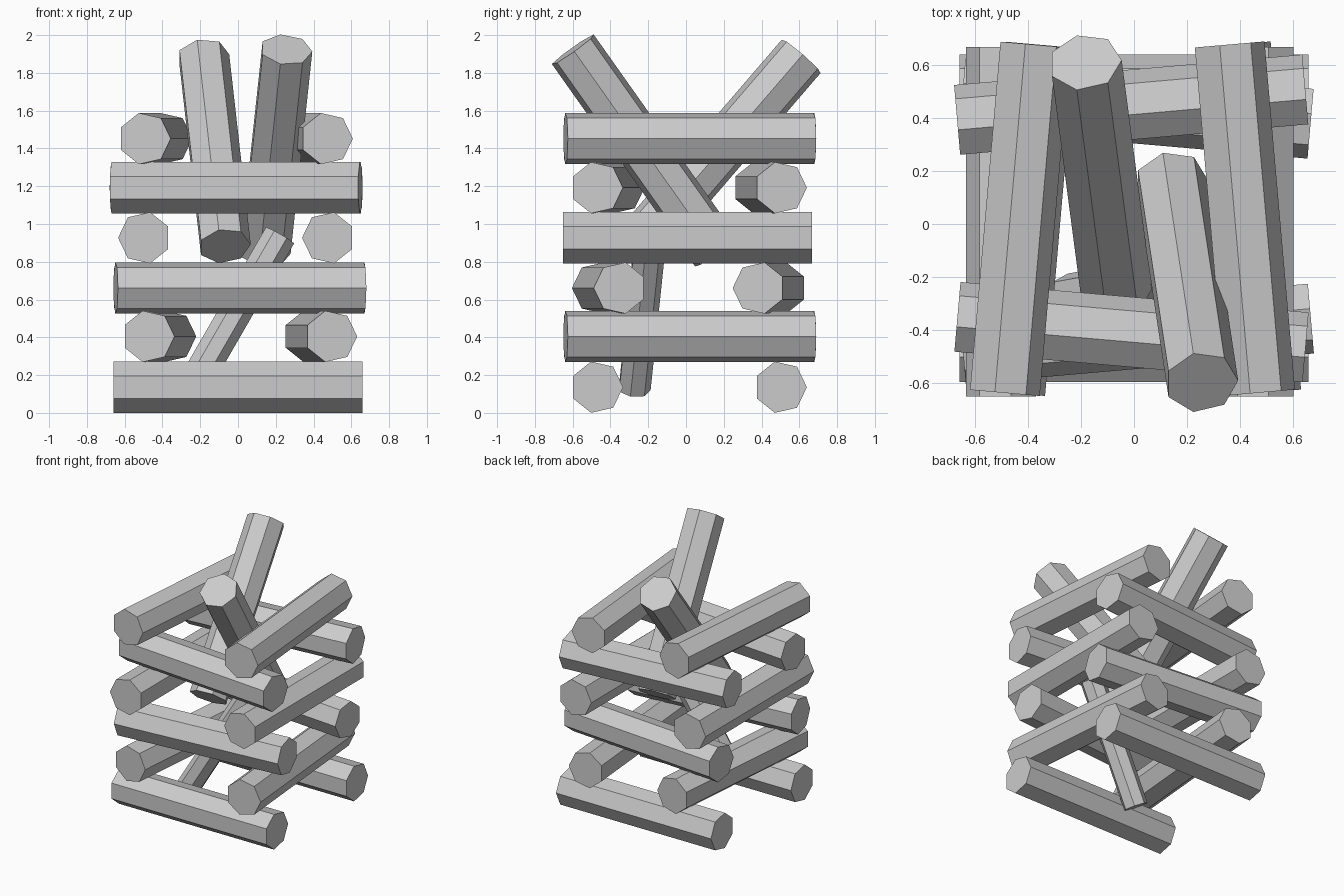
import bpy, bmesh
from math import cos, sin, tau
from mathutils import Vector

if "Cube" in bpy.data.objects:
    bpy.data.objects.remove(bpy.data.objects["Cube"])

SIDES = 7
R = 0.139


def log(name, start, end, corner, r=R):
    """Seven-sided log from start to end, one corner turned towards `corner`."""
    a, b = Vector(start), Vector(end)
    axis = (b - a).normalized()
    u = Vector(corner)
    u = (u - axis * u.dot(axis)).normalized()
    v = axis.cross(u)
    bm = bmesh.new()
    ring = [u * (r * cos(tau * i / SIDES)) + v * (r * sin(tau * i / SIDES))
            for i in range(SIDES)]
    low = [bm.verts.new(a + p) for p in ring]
    top = [bm.verts.new(b + p) for p in ring]
    bm.faces.new(low[::-1])
    bm.faces.new(top)
    for i in range(SIDES):
        j = (i + 1) % SIDES
        bm.faces.new((low[i], low[j], top[j], top[i]))
    mesh = bpy.data.meshes.new(name)
    bm.to_mesh(mesh)
    bm.free()
    obj = bpy.data.objects.new(name, mesh)
    bpy.context.collection.objects.link(obj)


# Stacked pairs: run axis, height, middle along the run, cross positions of the
# two logs, convergence (+1 towards the positive end), corner side
layers = [
    ("x", 0.136, 0.00, (-0.472, 0.501), 0, 1),
    ("y", 0.405, 0.02, (-0.417, 0.435), 1, 1),
    ("x", 0.661, 0.01, (-0.408, 0.443), 1, -1),
    ("y", 0.927, 0.008, (-0.496, 0.478), 0, -1),
    ("x", 1.192, -0.01, (-0.415, 0.444), -1, 1),
    ("y", 1.452, 0.02, (-0.437, 0.412), 1, 1),
]
for n, (run, z, mid, places, conv, side) in enumerate(layers, 1):
    half = 0.66 if conv == 0 else 0.6575
    for label, c in zip(("a", "b"), places):
        d = 0.0575 * conv * (1 if c < 0 else -1)
        p, q = (mid - half, c - d), (mid + half, c + d)
        corner = (0, side, 0)
        if run == "y":
            p, q, corner = p[::-1], q[::-1], (side, 0, 0)
        log(f"stack_log_{n}{label}", (*p, z), (*q, z), corner)

# Leaning logs poking out of the top
log("leaning_log_back", (-0.071, -0.255, 0.883), (-0.185, 0.611, 1.889), (1, 0, 0))
log("leaning_log_front", (0.14, 0.16, 0.852), (0.255, -0.598, 1.923), (1, 0, 0))

# Thin stick inside the stack
log("inner_stick", (-0.247, -0.275, 0.127), (0.222, -0.19, 0.939), (0, 1, 0), 0.088)
